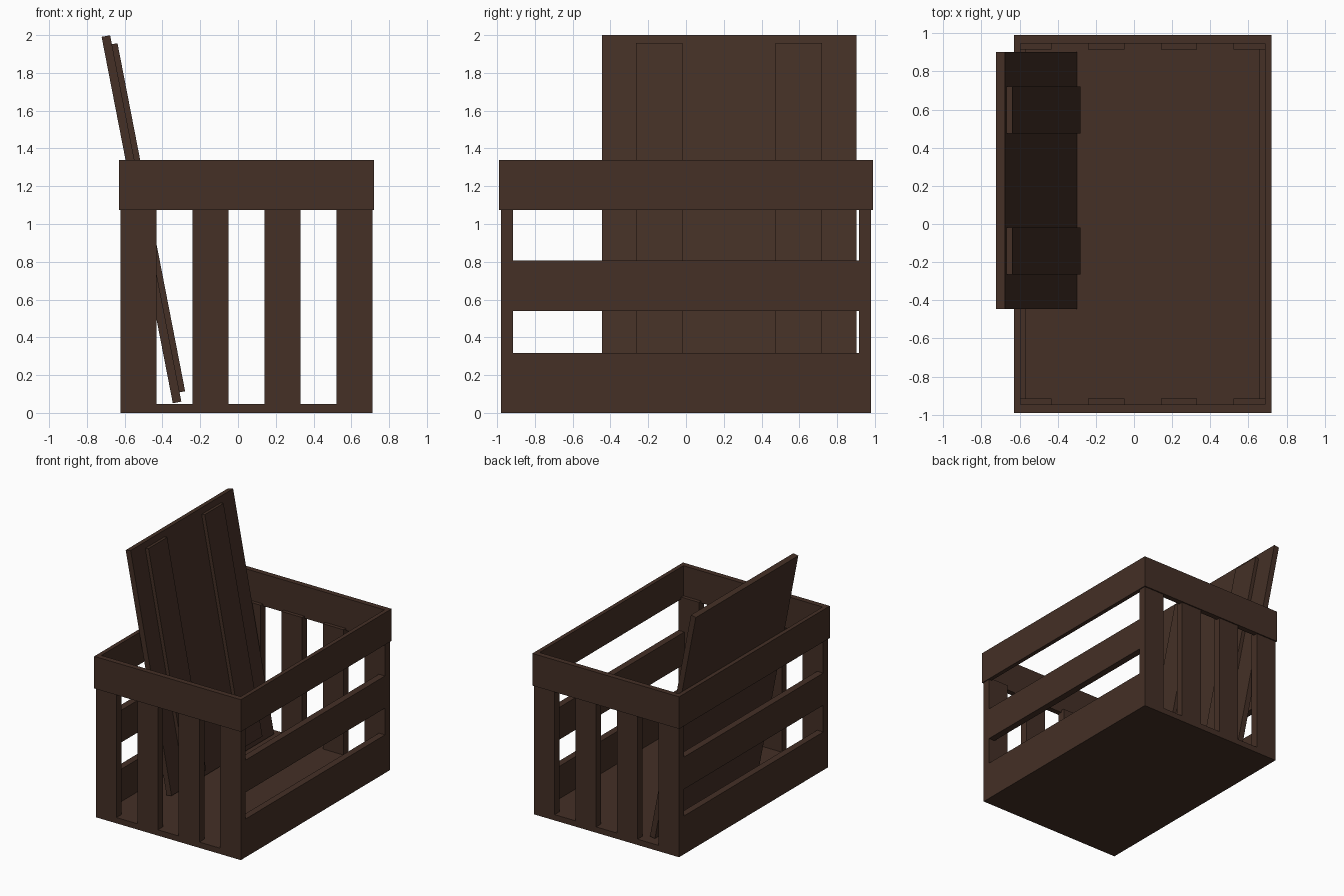
import bpy, math
from mathutils import Matrix

if "Cube" in bpy.data.objects:
    bpy.data.objects.remove(bpy.data.objects["Cube"])

wood = bpy.data.materials.new("dark brown wood")
wood.diffuse_color = (0.058, 0.029, 0.019, 1)
wood.use_nodes = True
wood.node_tree.nodes["Principled BSDF"].inputs["Base Color"].default_value = wood.diffuse_color


def box(name, lo, hi, matrix=None):
    """Axis-aligned box from corner lo to corner hi, optionally moved by a matrix."""
    x0, y0, z0 = lo
    x1, y1, z1 = hi
    verts = [(x, y, z) for z in (z0, z1) for x, y in ((x0, y0), (x1, y0), (x1, y1), (x0, y1))]
    faces = [(3, 2, 1, 0), (4, 5, 6, 7)]
    faces += [(i, (i + 1) % 4, (i + 1) % 4 + 4, i + 4) for i in range(4)]
    mesh = bpy.data.meshes.new(name)
    mesh.from_pydata(verts, [], faces)
    mesh.materials.append(wood)
    ob = bpy.data.objects.new(name, mesh)
    bpy.context.collection.objects.link(ob)
    if matrix:
        ob.matrix_world = matrix
    return ob


X0, X1, Y = -0.622, 0.712, 0.98      # crate body extents
FLOOR, RIM0, RIM1 = 0.048, 1.073, 1.34
SLAT_T, RAIL_T = 0.065, 0.056

# Floor
box("floor", (X0, -Y, 0), (X1, Y, FLOOR))

# Upright slats on front and back
width = 0.19
pitch = (X1 - X0 - width) / 3
for i in range(4):
    x = X0 + i * pitch
    box("front_slat", (x, -Y, FLOOR), (x + width, -Y + SLAT_T, 1.09))
    box("back_slat", (x, Y - SLAT_T, FLOOR), (x + width, Y, 1.09))

# Horizontal rails on left and right, between the slats
yr = Y - SLAT_T
for z0, z1 in ((FLOOR, 0.318), (0.54, 0.808)):
    box("left_rail", (X0, -yr, z0), (X0 + RAIL_T, yr, z1))
    box("right_rail", (X1 - RAIL_T, -yr, z0), (X1, yr, z1))

# Rim boards around the top, slightly proud of the body
RX0, RX1, RY = -0.63, 0.72, 0.99
box("front_rim", (RX0, -RY, RIM0), (RX1, -RY + 0.045, RIM1))
box("back_rim", (RX0, RY - 0.045, RIM0), (RX1, RY, RIM1))
box("left_rim", (RX0, -RY + 0.045, RIM0), (RX0 + 0.034, RY - 0.045, RIM1))
box("right_rim", (RX1 - 0.034, -RY + 0.045, RIM0), (RX1, RY - 0.045, RIM1))

# Loose lid leaning inside the crate, with two cleats
lean = Matrix.Translation((-0.345, 0, 0.051)) @ Matrix.Rotation(math.radians(-11), 4, 'Y')
box("lid_board", (0, -0.445, 0), (0.046, 0.902, 1.976), lean)
for y0 in (-0.265, 0.475):
    box("lid_cleat", (0.046, y0, 0.05), (0.076, y0 + 0.246, 1.927), lean)
